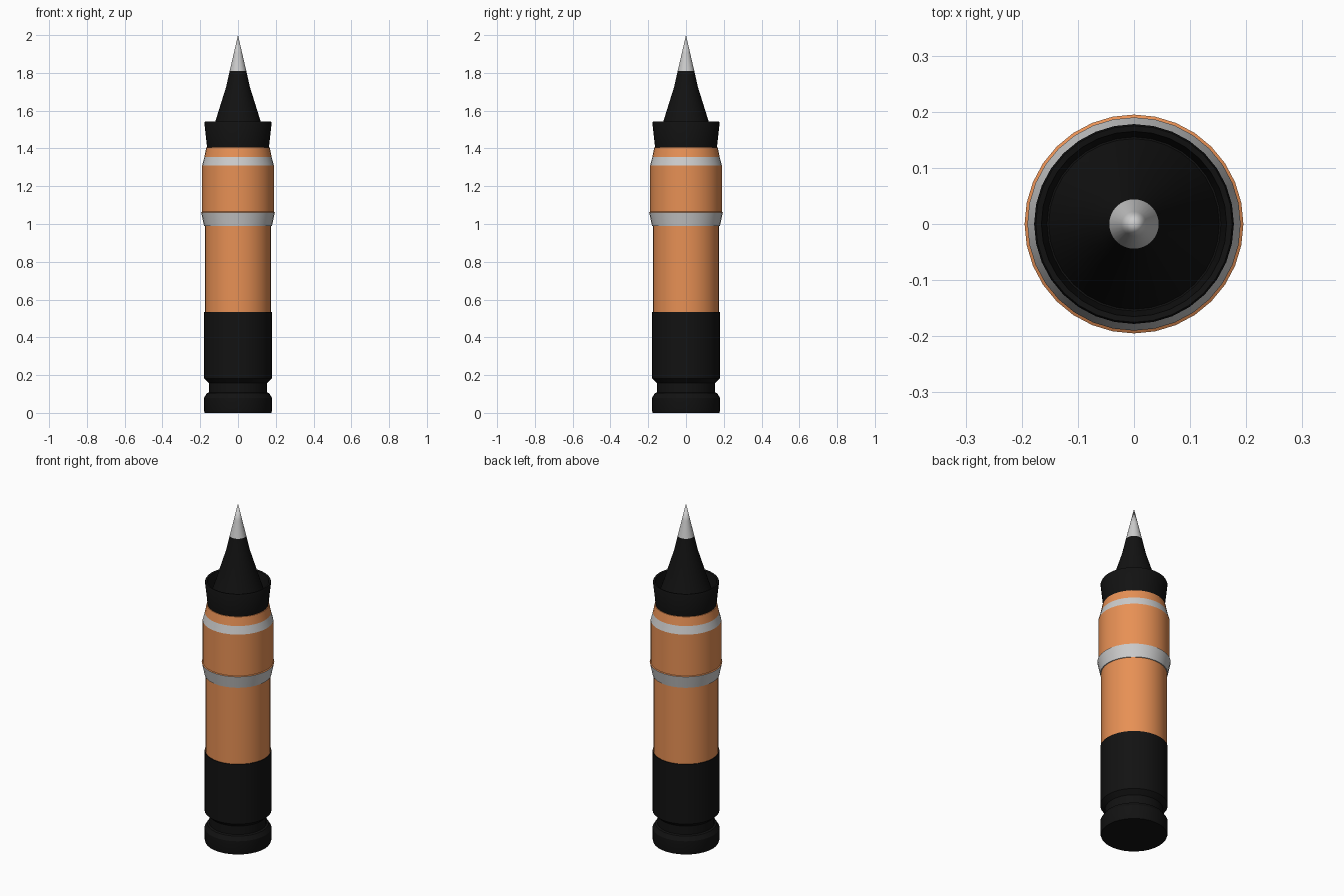
import bpy, bmesh, math

if "Cube" in bpy.data.objects:
    bpy.data.objects.remove(bpy.data.objects["Cube"])

SIDES = 32


def material(name, rgb):
    m = bpy.data.materials.new(name)
    m.diffuse_color = (*rgb, 1)
    m.use_nodes = True
    m.node_tree.nodes["Principled BSDF"].inputs["Base Color"].default_value = m.diffuse_color
    return m


black = material("black rubber", (0.006, 0.006, 0.006))
orange = material("orange lacquer", (0.8, 0.28, 0.09))


def lathe(name, profile, mat=None):
    """Spin (radius, z) points around z; a radius of 0 closes at the axis."""
    bm = bmesh.new()
    rings = []
    for r, z in profile:
        if r == 0:
            rings.append([bm.verts.new((0, 0, z))] * SIDES)
        else:
            rings.append([bm.verts.new((r * math.cos(math.tau * i / SIDES),
                                        r * math.sin(math.tau * i / SIDES), z))
                          for i in range(SIDES)])
    for a, b in zip(rings, rings[1:]):
        for i in range(SIDES):
            j = (i + 1) % SIDES
            corners = list(dict.fromkeys((a[i], a[j], b[j], b[i])))
            bm.faces.new(corners)
    mesh = bpy.data.meshes.new(name)
    bm.to_mesh(mesh)
    bm.free()
    obj = bpy.data.objects.new(name, mesh)
    bpy.context.collection.objects.link(obj)
    if mat:
        mesh.materials.append(mat)
    bpy.ops.object.select_all(action='DESELECT')
    obj.select_set(True)
    bpy.context.view_layer.objects.active = obj
    bpy.ops.object.shade_smooth_by_angle(angle=math.radians(30))
    return obj


# Black foot with a groove near the bottom
lathe("base_grip", [(0, 0), (0.176, 0), (0.18, 0.012), (0.18, 0.08),
                    (0.165, 0.104), (0.154, 0.108), (0.154, 0.158),
                    (0.18, 0.182), (0.18, 0.535), (0.175, 0.535)], black)

# Orange body, lower and upper barrel
lathe("lower_barrel", [(0.175, 0.535), (0.175, 0.99)], orange)
lathe("upper_barrel", [(0.195, 1.062), (0.19, 1.065), (0.19, 1.31)], orange)
lathe("shoulder", [(0.178, 1.355), (0.168, 1.405), (0.15, 1.405)], orange)

# Grey metal bands
lathe("middle_band", [(0.175, 0.99), (0.18, 0.99), (0.195, 1.062)])
lathe("top_band", [(0.19, 1.31), (0.178, 1.355)])

# Open flared collar around the point
lathe("collar", [(0.15, 1.40), (0.163, 1.40), (0.178, 1.535), (0.175, 1.542),
                 (0.165, 1.54), (0.155, 1.45), (0.14, 1.45)], black)

# Tapered cone and metal tip
lathe("nose_cone", [(0.152, 1.45), (0.121, 1.54), (0.063, 1.725),
                    (0.044, 1.81)], black)
lathe("tip", [(0.044, 1.81), (0.022, 1.905), (0, 2.0)])
